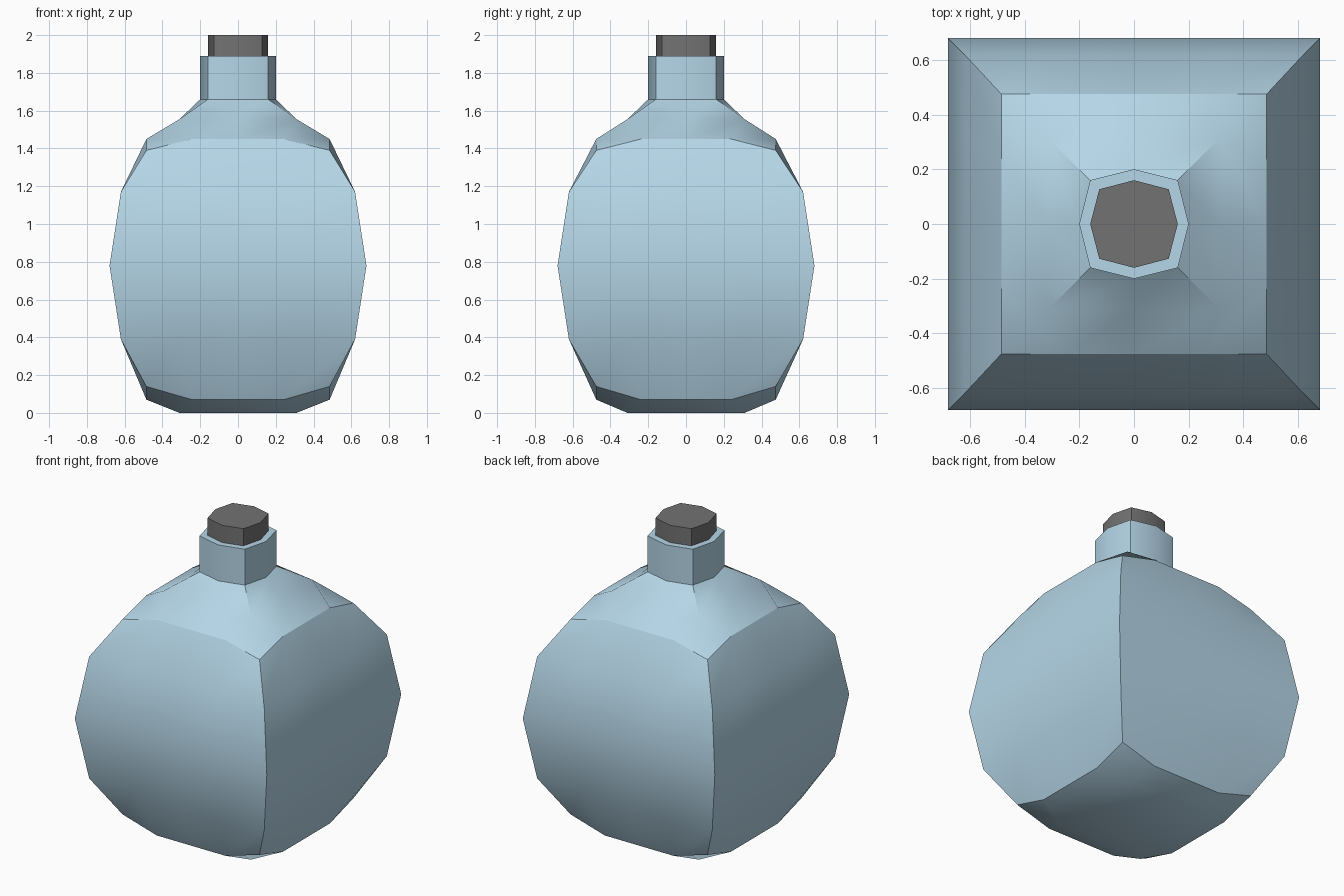
import bpy, bmesh, math

if "Cube" in bpy.data.objects:
    bpy.data.objects.remove(bpy.data.objects["Cube"])


def material(name, color):
    m = bpy.data.materials.new(name)
    m.diffuse_color = color
    m.use_nodes = True
    m.node_tree.nodes["Principled BSDF"].inputs["Base Color"].default_value = m.diffuse_color
    return m


def finish(bm, name, mat):
    bmesh.ops.recalc_face_normals(bm, faces=bm.faces)
    me = bpy.data.meshes.new(name)
    bm.to_mesh(me)
    bm.free()
    ob = bpy.data.objects.new(name, me)
    bpy.context.collection.objects.link(ob)
    me.materials.append(mat)
    bpy.ops.object.select_all(action='DESELECT')
    ob.select_set(True)
    bpy.context.view_layer.objects.active = ob
    bpy.ops.object.shade_smooth_by_angle(angle=math.radians(30))
    return ob


def square_ring(bm, hx, hy, z, n, z_corner=None):
    """Square loop with n points per side, starting at a corner."""
    ts = [-1 + 2 * i / n for i in range(n)]
    pts = ([(t, -1) for t in ts] + [(1, t) for t in ts]
           + [(-t, 1) for t in ts] + [(-1, -t) for t in ts])
    out = []
    for x, y in pts:
        corner = abs(x) == 1 and abs(y) == 1
        zz = z_corner if corner and z_corner is not None else z
        out.append(bm.verts.new((x * hx, y * hy, zz)))
    return out


def octagon(bm, corner, mid, z):
    """Eight points matching a square loop, starting at its corner."""
    out = []
    for i in range(8):
        a = math.radians(225 + 45 * i)
        r = corner * math.sqrt(2) if i % 2 == 0 else mid
        out.append(bm.verts.new((r * math.cos(a), r * math.sin(a), z)))
    return out


def bridge(bm, a, b):
    n = len(a)
    for i in range(n):
        j = (i + 1) % n
        bm.faces.new((a[i], a[j], b[j], b[i]))


def bridge_16_to_8(bm, o, c):
    for k in range(4):
        i, j = 4 * k, 2 * k
        bm.faces.new((o[i - 1], o[i], o[i + 1], c[j]))
        bm.faces.new((o[i + 1], o[i + 2], c[j + 1], c[j]))
        bm.faces.new((o[i + 2], o[i + 3], c[(j + 2) % 8], c[j + 1]))


glass = material("glass_blue", (0.46, 0.67, 0.80, 1))
dark = material("stopper_grey", (0.17, 0.17, 0.17, 1))

# Rounded square body with octagonal neck
bm = bmesh.new()
base = square_ring(bm, 0.31, 0.31, 0, 2)
rings = [square_ring(bm, hx, hy, z, 4, zc) for hx, hy, z, zc in (
    (0.485, 0.475, 0.07, 0.14), (0.62, 0.62, 0.39, None),
    (0.68, 0.68, 0.78, None), (0.62, 0.62, 1.17, None),
    (0.485, 0.475, 1.45, 1.39))]
shoulder = square_ring(bm, 0.31, 0.31, 1.555, 2)
neck_low = octagon(bm, 0.16, 0.20, 1.66)
neck_top = octagon(bm, 0.16, 0.20, 1.89)
bm.faces.new(base)
bridge_16_to_8(bm, rings[0], base)
for a, b in zip(rings, rings[1:]):
    bridge(bm, a, b)
bridge_16_to_8(bm, rings[-1], shoulder)
bridge(bm, shoulder, neck_low)
bridge(bm, neck_low, neck_top)
bm.faces.new(neck_top)
finish(bm, "bottle", glass)

# Stopper
bm = bmesh.new()
low = octagon(bm, 0.127, 0.16, 1.89)
top = octagon(bm, 0.127, 0.16, 2.0)
bm.faces.new(low)
bridge(bm, low, top)
bm.faces.new(top)
finish(bm, "stopper", dark)
